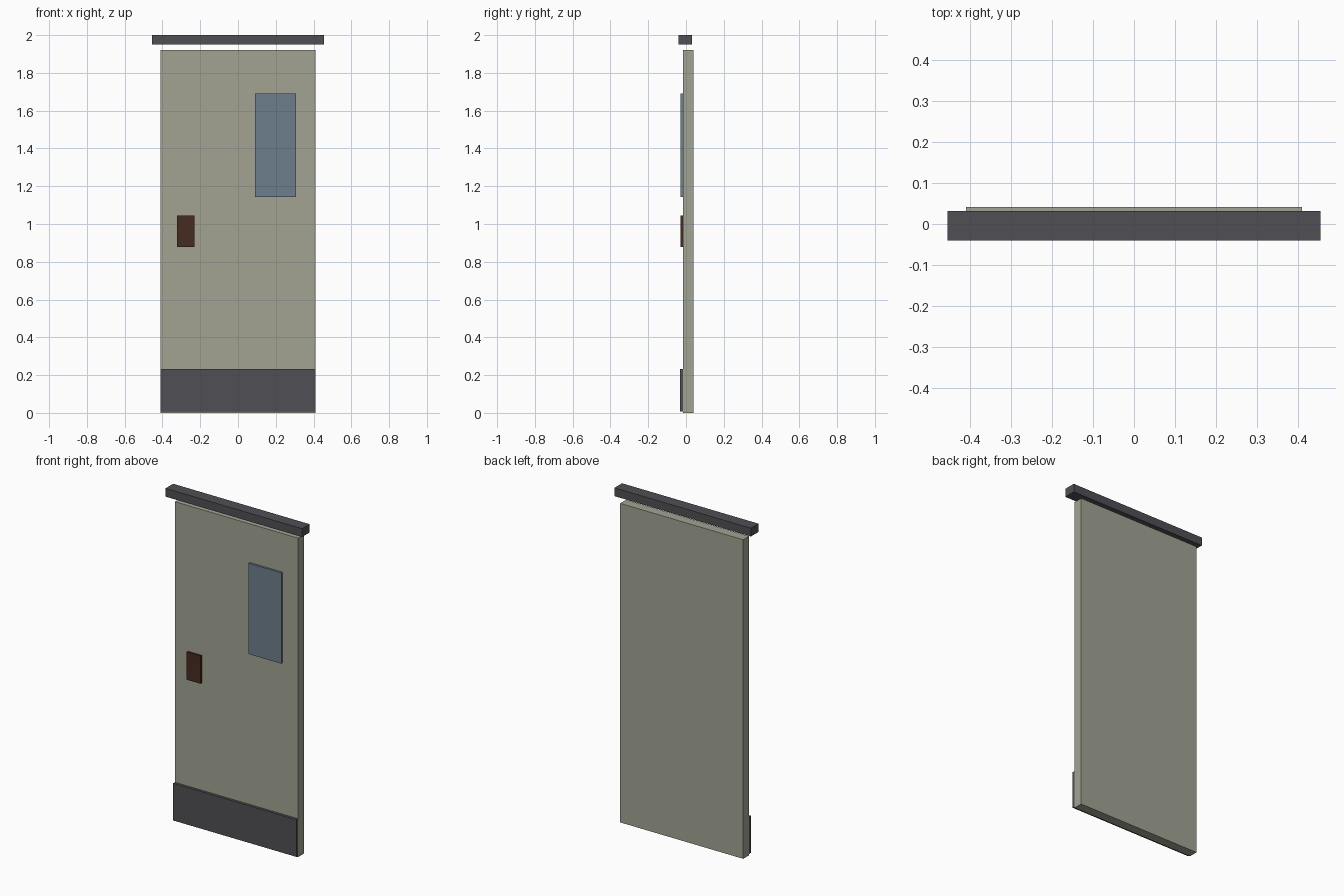
import bpy

if "Cube" in bpy.data.objects:
    bpy.data.objects.remove(bpy.data.objects["Cube"])


def material(name, rgb):
    m = bpy.data.materials.new(name)
    m.diffuse_color = (*rgb, 1.0)
    m.use_nodes = True
    m.node_tree.nodes["Principled BSDF"].inputs["Base Color"].default_value = m.diffuse_color
    return m


def box(name, x, y, z, mat):
    """Box from (min, max) ranges on each axis."""
    bpy.ops.mesh.primitive_cube_add(size=1, location=[sum(r) / 2 for r in (x, y, z)])
    ob = bpy.context.object
    ob.name = name
    ob.scale = [r[1] - r[0] for r in (x, y, z)]
    bpy.ops.object.transform_apply(location=False, rotation=False, scale=True)
    ob.data.materials.append(mat)
    return ob


paint = material("olive_paint", (0.36, 0.37, 0.29))
metal = material("dark_metal", (0.08, 0.08, 0.09))
glass = material("blue_glass", (0.15, 0.21, 0.26))
brown = material("brown_metal", (0.06, 0.025, 0.015))

FACE = -0.015  # front face of the door panel

# Door slab
box("door_panel", (-0.41, 0.41), (FACE, 0.041), (0.0, 1.922), paint)
# Overhead rail, floating just above the slab
box("top_rail", (-0.455, 0.455), (-0.04, 0.032), (1.95, 2.0), metal)
# Plates mounted on the front face
box("kick_plate", (-0.41, 0.41), (-0.031, FACE), (0.008, 0.232), metal)
box("window_pane", (0.09, 0.308), (-0.028, FACE), (1.143, 1.69), glass)
box("latch_plate", (-0.322, -0.23), (-0.028, FACE), (0.878, 1.045), brown)
